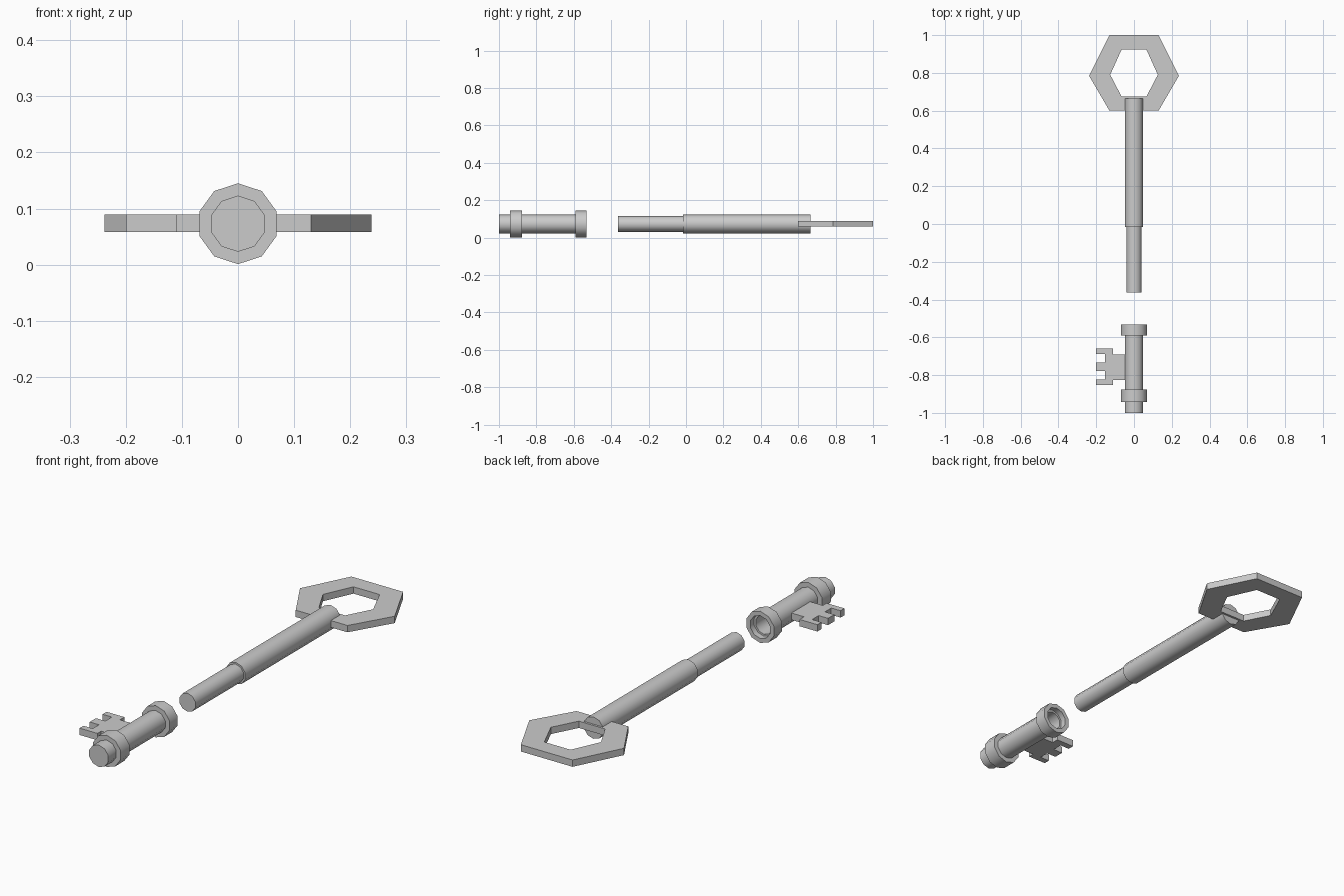
import bpy, bmesh, math

if "Cube" in bpy.data.objects:
    bpy.data.objects.remove(bpy.data.objects["Cube"])

AXIS_Z = 0.073      # height of the key's long axis
SIDES = 10


def finish(name, bm, smooth=False):
    bmesh.ops.recalc_face_normals(bm, faces=bm.faces)
    me = bpy.data.meshes.new(name)
    bm.to_mesh(me)
    bm.free()
    if smooth:
        me.shade_smooth()
        me.set_sharp_from_angle(angle=math.radians(40))
    ob = bpy.data.objects.new(name, me)
    bpy.context.collection.objects.link(ob)
    return ob


def lathe(name, profile):
    """Turn (radius, y) points around the key axis; both ends are capped."""
    bm = bmesh.new()
    rings = []
    for r, y in profile:
        ring = []
        for i in range(SIDES):
            a = math.pi / 2 + i * math.tau / SIDES
            ring.append(bm.verts.new((r * math.cos(a), y, AXIS_Z + r * math.sin(a))))
        rings.append(ring)
    for a, b in zip(rings, rings[1:]):
        for i in range(SIDES):
            j = (i + 1) % SIDES
            bm.faces.new((a[i], a[j], b[j], b[i]))
    bm.faces.new(rings[0])
    bm.faces.new(rings[-1])
    return finish(name, bm, smooth=True)


def plate(name, outline, hole=None, half=0.0155):
    """Flat plate from an outline, or a ring between outline and hole."""
    bm = bmesh.new()
    out = [bm.verts.new((x, y, AXIS_Z + 0.001 - half)) for x, y in outline]
    if hole:
        inn = [bm.verts.new((x, y, AXIS_Z + 0.001 - half)) for x, y in hole]
        n = len(out)
        faces = [bm.faces.new((out[i], out[(i + 1) % n], inn[(i + 1) % n], inn[i]))
                 for i in range(n)]
    else:
        faces = [bm.faces.new(out)]
    ext = bmesh.ops.extrude_face_region(bm, geom=faces, use_keep_orig=True)
    top = [v for v in ext["geom"] if isinstance(v, bmesh.types.BMVert)]
    bmesh.ops.translate(bm, vec=(0, 0, 2 * half), verts=top)
    return finish(name, bm)


def hexagon(x_mid, x_end, y_low, y_mid, y_high):
    return [(x_mid, y_mid), (x_end, y_high), (-x_end, y_high),
            (-x_mid, y_mid), (-x_end, y_low), (x_end, y_low)]


# Handle: hexagonal bow
plate("bow", hexagon(0.238, 0.13, 0.60, 0.785, 1.0),
      hexagon(0.126, 0.066, 0.675, 0.79, 0.923))

# Handle: stepped shaft with the narrower plug end
lathe("shaft", [(0.042, -0.363), (0.042, -0.017), (0.05, -0.017), (0.05, 0.665)])

# Detached barrel: two collars and a stepped socket
lathe("barrel", [(0.05, -1.0), (0.05, -0.942), (0.072, -0.942), (0.072, -0.877),
                 (0.05, -0.877), (0.05, -0.59), (0.072, -0.59), (0.072, -0.533),
                 (0.052, -0.533), (0.052, -0.56), (0.043, -0.56), (0.043, -0.87)])

# Toothed bit on the barrel
plate("bit", [(-0.045, -0.69), (-0.11, -0.69), (-0.11, -0.658), (-0.2, -0.658),
              (-0.2, -0.687), (-0.153, -0.687), (-0.153, -0.734), (-0.2, -0.734),
              (-0.2, -0.779), (-0.153, -0.779), (-0.153, -0.824), (-0.2, -0.824),
              (-0.2, -0.852), (-0.11, -0.852), (-0.11, -0.825), (-0.045, -0.825)])
